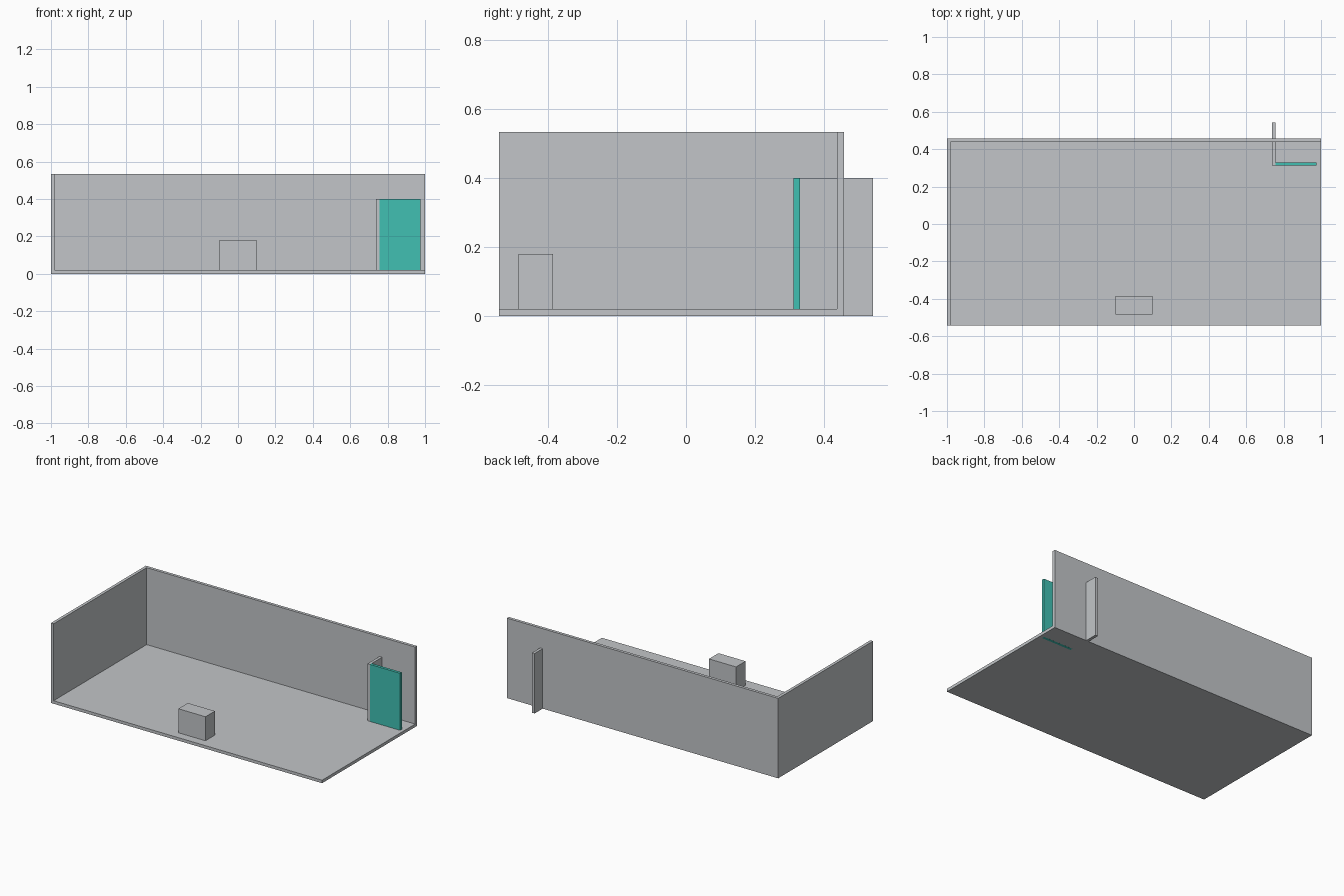
import bpy

if "Cube" in bpy.data.objects:
    bpy.data.objects.remove(bpy.data.objects["Cube"])


def material(name, rgb):
    m = bpy.data.materials.new(name)
    m.diffuse_color = (*rgb, 1.0)
    m.use_nodes = True
    m.node_tree.nodes["Principled BSDF"].inputs["Base Color"].default_value = m.diffuse_color
    return m


GREY = material("light_grey", (0.54, 0.56, 0.58))
TEAL = material("teal", (0.053, 0.53, 0.45))


def box(name, x, y, z, mat):
    """Box spanning the given (min, max) ranges."""
    spans = (x, y, z)
    bpy.ops.mesh.primitive_cube_add(size=1, location=[(a + b) / 2 for a, b in spans])
    ob = bpy.context.object
    ob.name = name
    ob.scale = [b - a for a, b in spans]
    bpy.ops.object.transform_apply(location=False, rotation=False, scale=True)
    ob.data.materials.append(mat)
    return ob


FRONT, BACK, T, TOP = -0.5425, 0.4575, 0.02, 0.533

# Room shell: floor, back wall and left wall, butted without overlap
box("floor", (-1, 1), (FRONT, BACK), (0, T), GREY)
box("back_wall", (-1, 1), (BACK - T, BACK), (T, TOP), GREY)
box("left_wall", (-1, -1 + T), (FRONT, BACK - T), (T, TOP), GREY)

# Low block near the front edge
box("block", (-0.1, 0.1), (-0.485, -0.385), (T, 0.18), GREY)

# Side panel that passes through the back wall
box("side_panel", (0.737, 0.756), (0.3125, 0.5425), (0, 0.4), GREY)

# Teal door panel, reaching the underside of the floor
box("door_panel", (0.756, 0.977), (0.3115, 0.33), (-0.0003, 0.4), TEAL)
